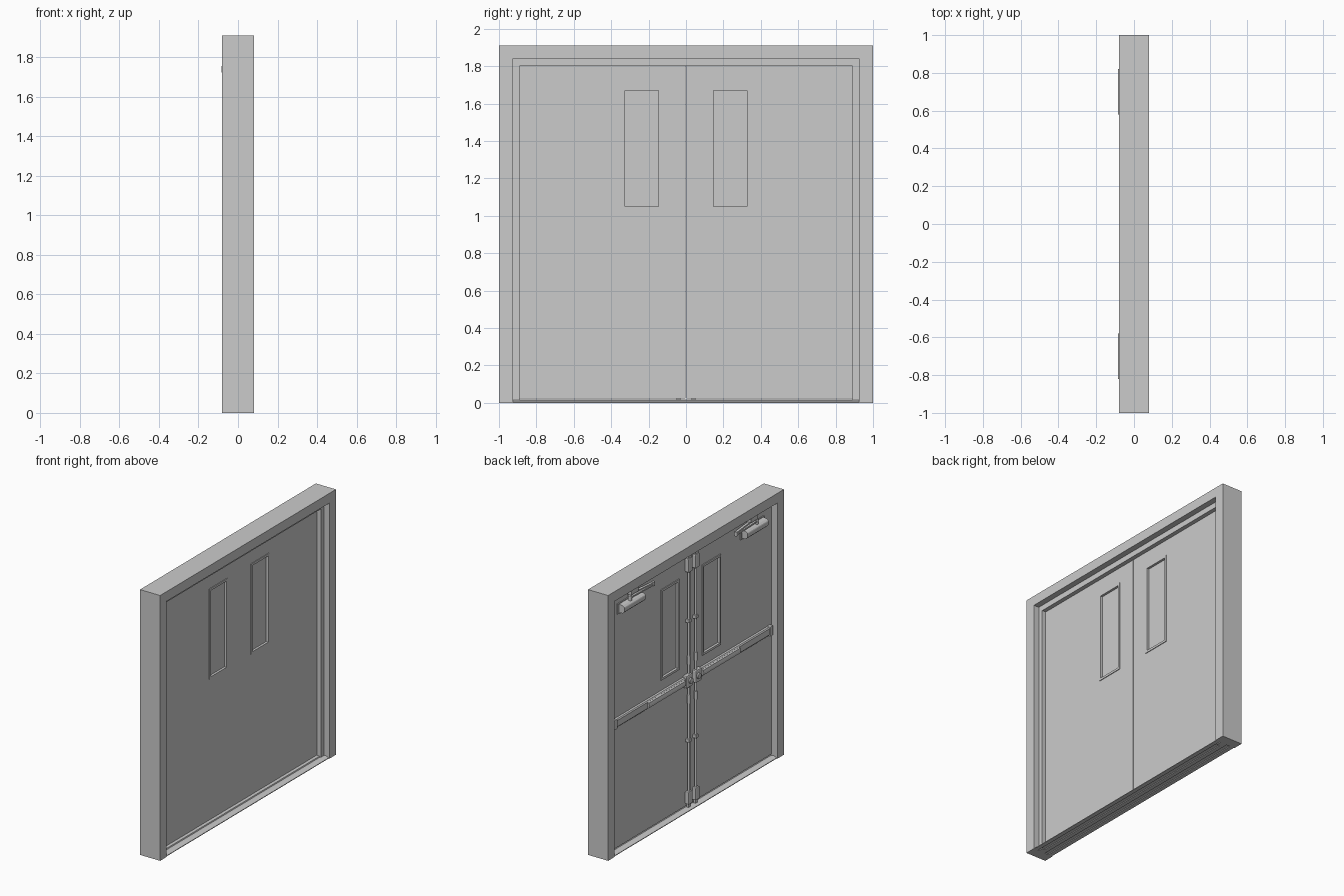
import bpy, bmesh, math
from mathutils import Vector

if "Cube" in bpy.data.objects:
    bpy.data.objects.remove(bpy.data.objects["Cube"])


def finish(name, bm, bevel=0.0):
    bmesh.ops.recalc_face_normals(bm, faces=bm.faces)
    me = bpy.data.meshes.new(name)
    bm.to_mesh(me)
    bm.free()
    ob = bpy.data.objects.new(name, me)
    bpy.context.collection.objects.link(ob)
    if bevel:
        m = ob.modifiers.new("bevel", 'BEVEL')
        m.width, m.segments = bevel, 2
    return ob


def prism(name, pts, lo, hi, axis, bevel=0.0):
    """Extrude a 2D outline: axis 'x' takes (y,z), 'y' takes (x,z), 'z' takes (x,y)."""
    put = {'x': lambda a, b, t: (t, a, b),
           'y': lambda a, b, t: (a, t, b),
           'z': lambda a, b, t: (a, b, t)}[axis]
    bm = bmesh.new()
    f = bm.faces.new([bm.verts.new(put(a, b, lo)) for a, b in pts])
    ext = bmesh.ops.extrude_face_region(bm, geom=[f])
    d = Vector(put(0, 0, hi - lo))
    bmesh.ops.translate(bm, vec=d, verts=[v for v in ext['geom'] if isinstance(v, bmesh.types.BMVert)])
    return finish(name, bm, bevel)


def box(name, x, y, z, bevel=0.0):
    ys = sorted(y)
    return prism(name, [(ys[0], z[0]), (ys[1], z[0]), (ys[1], z[1]), (ys[0], z[1])], x[0], x[1], 'x', bevel)


def ring(name, outer, inner, x0, x1):
    """Rectangular slab in the yz plane with a rectangular hole; rects are y0,y1,z0,z1."""
    bm = bmesh.new()
    corners = lambda r: [(r[0], r[2]), (r[1], r[2]), (r[1], r[3]), (r[0], r[3])]
    loops = [[bm.verts.new((x, *c)) for c in corners(r)]
             for r, x in ((outer, x0), (outer, x1), (inner, x1), (inner, x0))]
    for a, b in zip(loops, loops[1:] + loops[:1]):
        for i in range(4):
            j = (i + 1) % 4
            bm.faces.new((a[i], a[j], b[j], b[i]))
    return finish(name, bm)


def cyl(name, p, q, r, sides=16):
    p, q = Vector(p), Vector(q)
    bm = bmesh.new()
    rot = (q - p).to_track_quat('Z', 'Y').to_matrix().to_4x4()
    rot.translation = (p + q) / 2
    bmesh.ops.create_cone(bm, cap_ends=True, segments=sides, radius1=r, radius2=r,
                          depth=(q - p).length, matrix=rot)
    for f in bm.faces:
        f.smooth = len(f.verts) == 4
    return finish(name, bm)


def arch(name, w, top, w_in, top_in, x0, x1):
    prism(name, [(-w, 0), (-w, top), (w, top), (w, 0), (w_in, 0),
                 (w_in, top_in), (-w_in, top_in), (-w_in, 0)], x0, x1, 'x')


# Frame with door stop in the middle
arch("door_frame", 1.0, 1.91, 0.925, 1.84, -0.08, 0.08)
arch("door_stop", 0.926, 1.841, 0.89, 1.80, 0.008, 0.038)

# Ridged threshold
prism("threshold", [(-0.075, 0), (-0.075, 0.005), (-0.05, 0.014), (-0.04, 0.014), (-0.037, 0.011),
                    (-0.03, 0.011), (-0.027, 0.018), (0.027, 0.018), (0.03, 0.011), (0.037, 0.011),
                    (0.04, 0.014), (0.05, 0.014), (0.075, 0.005), (0.075, 0), (0.045, 0),
                    (0.045, 0.006), (0.015, 0.006), (0.015, 0), (-0.015, 0), (-0.015, 0.006),
                    (-0.045, 0.006), (-0.045, 0)], -0.925, 0.925, 'y')

FACE, BACK = -0.035, 0.008   # door faces
for s, side in ((1, "left"), (-1, "right")):
    def span(a, b):
        return tuple(sorted((s * a, s * b)))

    # Leaf, window trim and glass
    win = (*span(0.138, 0.336), 1.04, 1.68)
    ring(side + "_door_leaf", (*span(0.002, 0.922), 0.022, 1.837), win, FACE, BACK)
    pane = (*span(0.148, 0.326), 1.05, 1.67)
    for n, x0, x1 in (("inner", FACE - 0.006, FACE + 0.012), ("outer", BACK - 0.012, BACK + 0.005)):
        ring(f"{side}_window_trim_{n}", (*span(0.132, 0.342), 1.034, 1.686), pane, x0, x1)
    box(side + "_glass", (-0.018, -0.009), span(0.14, 0.334), (1.042, 1.678))

    # Horizontal push bar with housing, end cap and centre mechanism
    rail = [(FACE, 0.90), (-0.052, 0.90), (-0.058, 0.908), (-0.058, 0.952), (-0.052, 0.96), (FACE, 0.96)]
    prism(side + "_bar_housing", rail, *span(0.07, 0.89), 'y')
    pad = [(-0.056, 0.908), (-0.068, 0.912), (-0.072, 0.93), (-0.068, 0.948), (-0.056, 0.952)]
    prism(side + "_push_pad", pad, *span(0.10, 0.52), 'y')
    box(side + "_bar_end_cap", (-0.064, FACE), span(0.868, 0.902), (0.895, 0.965), 0.005)
    box(side + "_latch_case", (-0.068, FACE), span(0.018, 0.088), (0.885, 0.975), 0.008)
    cyl(side + "_latch_hub", (-0.078, s * 0.045, 0.93), (-0.066, s * 0.045, 0.93), 0.02)

    # Vertical rods with guides and end latches
    for n, z0, z1 in (("upper", 0.97, 1.74), ("lower", 0.10, 0.89)):
        cyl(f"{side}_{n}_rod", (-0.05, s * 0.04, z0), (-0.05, s * 0.04, z1), 0.009, 12)
        mid = (z0 + z1) / 2
        box(f"{side}_{n}_rod_guide", (-0.062, FACE), span(0.024, 0.056), (mid - 0.012, mid + 0.012), 0.003)
        near = z0 + 0.1 if n == "upper" else z1 - 0.1
        cyl(f"{side}_{n}_rod_coupling", (-0.05, s * 0.04, near - 0.03), (-0.05, s * 0.04, near + 0.03), 0.012, 6)
    box(side + "_top_latch", (-0.066, FACE), span(0.017, 0.063), (1.71, 1.81), 0.006)
    box(side + "_top_strike", (-0.06, FACE), span(0.022, 0.058), (1.81, 1.84))
    box(side + "_bottom_latch", (-0.066, FACE), span(0.017, 0.063), (0.04, 0.13), 0.006)
    box(side + "_bottom_bolt", (-0.056, -0.04), span(0.03, 0.05), (0.014, 0.04))

    # Overhead closer: body, pivot, folded arms and head bracket
    body = [(FACE, 1.705), (-0.07, 1.71), (-0.082, 1.722), (-0.0845, 1.73),
            (-0.0845, 1.75), (-0.082, 1.756), (-0.07, 1.765), (FACE, 1.77)]
    prism(side + "_closer_body", body, *span(0.58, 0.82), 'y')
    box(side + "_closer_plate", (FACE - 0.006, FACE), span(0.565, 0.835), (1.70, 1.775))
    cyl(side + "_closer_pivot", (-0.058, s * 0.72, 1.765), (-0.058, s * 0.72, 1.80), 0.014)
    for n, a, b, z in (("main", (-0.058, 0.73), (-0.068, 0.47), 1.785),
                       ("link", (-0.068, 0.47), (-0.046, 0.68), 1.798)):
        d = Vector((b[0] - a[0], b[1] - a[1])).normalized() * 0.009
        outline = [(a[0] - d.y, a[1] + d.x), (b[0] - d.y, b[1] + d.x),
                   (b[0] + d.y, b[1] - d.x), (a[0] + d.y, a[1] - d.x)]
        prism(f"{side}_closer_arm_{n}", [(x, s * y) for x, y in outline], z - 0.005, z + 0.005, 'z')
    cyl(side + "_closer_elbow", (-0.068, s * 0.47, 1.776), (-0.068, s * 0.47, 1.806), 0.011)
    box(side + "_closer_bracket", (-0.07, FACE), span(0.64, 0.72), (1.803, 1.84))
